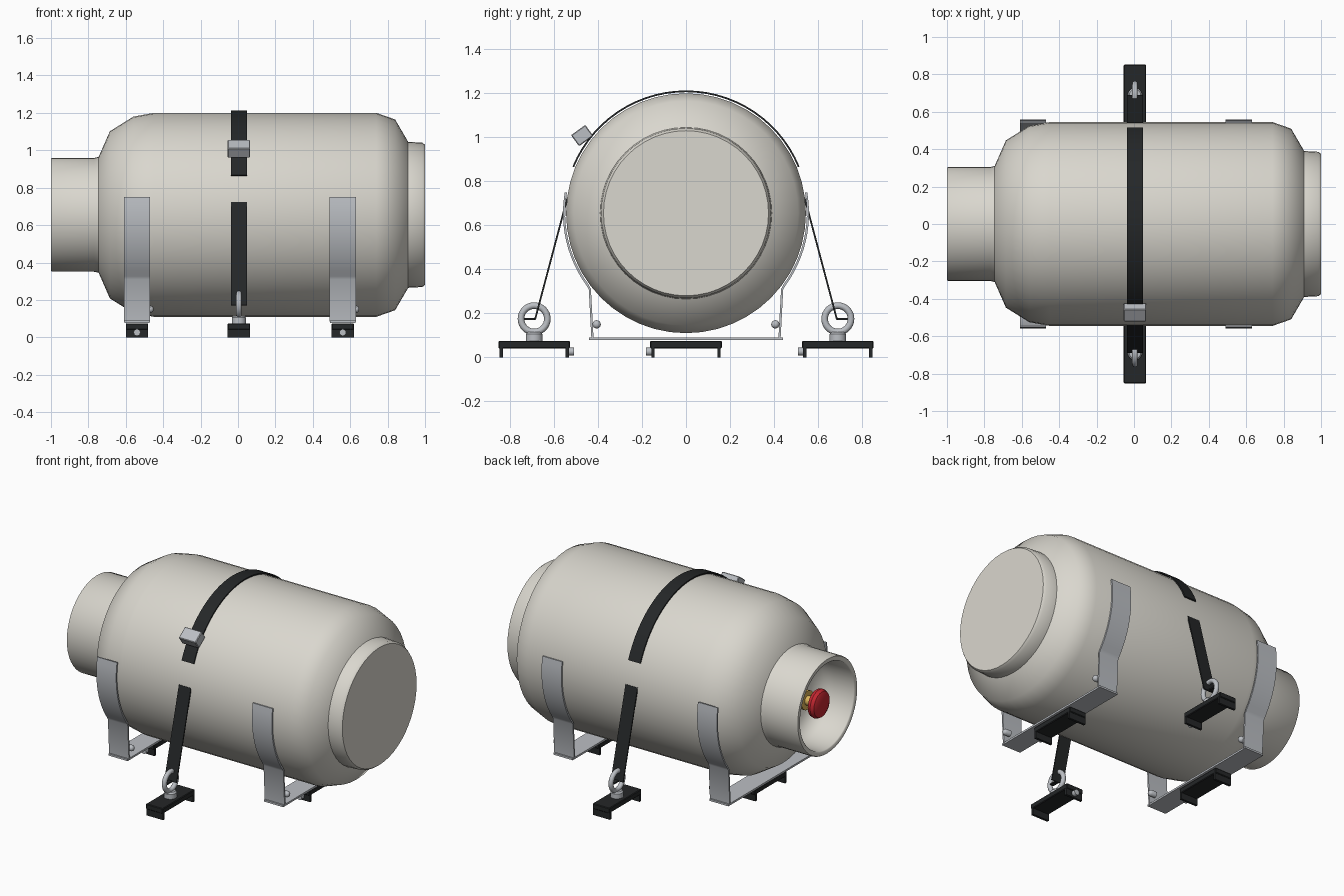
import bpy, bmesh
from math import sin, cos, pi, radians, atan2
from mathutils import Vector, Matrix

if "Cube" in bpy.data.objects:
    bpy.data.objects.remove(bpy.data.objects["Cube"])

CZ, MID = 0.655, 0.005          # tank axis height, x of the strap plane
BRACKETS = (-0.54, 0.56)


def mat(name, rgb):
    m = bpy.data.materials.new(name)
    m.diffuse_color = (*rgb, 1)
    m.use_nodes = True
    m.node_tree.nodes["Principled BSDF"].inputs["Base Color"].default_value = m.diffuse_color
    return m


CREAM = mat("cream_paint", (0.70, 0.68, 0.62))
STEEL = mat("steel", (0.50, 0.52, 0.55))
BLACK = mat("black", (0.018, 0.02, 0.021))
BRASS = mat("brass", (0.70, 0.45, 0.10))
RED = mat("red", (0.55, 0.02, 0.03))


def finish(bm, name, material, angle=35):
    bmesh.ops.recalc_face_normals(bm, faces=bm.faces)
    me = bpy.data.meshes.new(name)
    bm.to_mesh(me)
    bm.free()
    ob = bpy.data.objects.new(name, me)
    bpy.context.collection.objects.link(ob)
    me.materials.append(material)
    bpy.ops.object.select_all(action='DESELECT')
    ob.select_set(True)
    bpy.context.view_layer.objects.active = ob
    bpy.ops.object.shade_smooth_by_angle(angle=radians(angle))
    return ob


def lathe(name, profile, axis, center, material, n=48, closed=False, angle=35):
    """Revolve (along, radius) points round an axis direction through center."""
    bm = bmesh.new()
    rot = Vector((0, 0, 1)).rotation_difference(Vector(axis)).to_matrix()
    rings = [[bm.verts.new(Vector(center) + rot @ Vector((r * cos(2 * pi * i / n), r * sin(2 * pi * i / n), a)))
              for i in range(n)] for a, r in profile]
    pairs = list(zip(rings, rings[1:])) + ([(rings[-1], rings[0])] if closed else [])
    for p, q in pairs:
        for i in range(n):
            j = (i + 1) % n
            bm.faces.new((p[i], p[j], q[j], q[i]))
    if not closed:
        bm.faces.new(rings[0])
        bm.faces.new(rings[-1])
    return finish(bm, name, material, angle)


def rod(name, a, b, r, material, n=20):
    a, b = Vector(a), Vector(b)
    d = b - a
    return lathe(name, [(0, r), (d.length, r)], d.normalized(), a, material, n)


def box(name, center, size, material, tilt=0, bevel=0.004):
    bm = bmesh.new()
    m = Matrix.Translation(center) @ Matrix.Rotation(tilt, 4, 'X') @ Matrix.Diagonal((*size, 1))
    bmesh.ops.create_cube(bm, size=1, matrix=m)
    if bevel:
        bmesh.ops.bevel(bm, geom=bm.edges[:], offset=bevel, segments=1, affect='EDGES')
    return finish(bm, name, material)


def ribbon(name, path, x, width, thick, material):
    """Flat band of given width following a (y, z) path."""
    bm = bmesh.new()
    pts = [Vector(p) for p in path]
    rows = []
    for i, p in enumerate(pts):
        d = (pts[min(i + 1, len(pts) - 1)] - pts[max(i - 1, 0)]).normalized()
        nrm = Vector((-d.y, d.x)) * thick / 2
        rows.append([bm.verts.new((x + sx * width / 2, *(p + s * nrm)))
                     for sx, s in ((-1, -1), (1, -1), (1, 1), (-1, 1))])
    for p, q in zip(rows, rows[1:]):
        for i in range(4):
            j = (i + 1) % 4
            bm.faces.new((p[i], p[j], q[j], q[i]))
    bm.faces.new(rows[0])
    bm.faces.new(rows[-1])
    return finish(bm, name, material)


def arc(r, a0, a1, n):
    return [(r * cos(a0 + (a1 - a0) * i / n), CZ + r * sin(a0 + (a1 - a0) * i / n)) for i in range(n + 1)]


# tank with open collar at -x and foot ring at +x
lathe("tank", [(-0.75, 0.03), (-0.76, 0.18), (-0.80, 0.25), (-0.86, 0.268), (-0.995, 0.272), (-1, 0.278),
               (-1, 0.30), (-0.995, 0.304), (-0.77, 0.304), (-0.745, 0.31), (-0.685, 0.447), (-0.56, 0.525),
               (-0.45, 0.545), (0.74, 0.545), (0.84, 0.51), (0.91, 0.39), (0.985, 0.386), (1, 0.375), (1, 0.02)],
      (1, 0, 0), (0, 0, CZ), CREAM, angle=50)

# valve inside the collar
rod("valve_body", (-0.74, 0, CZ), (-0.86, 0, CZ), 0.06, BRASS)
rod("valve_stem", (-0.85, 0, CZ), (-0.92, 0, CZ), 0.03, BRASS)
rod("valve_outlet", (-0.82, 0, CZ), (-0.82, 0.11, CZ), 0.035, BRASS)
lathe("valve_handwheel", [(-0.97, 0.06), (-0.96, 0.08), (-0.94, 0.09), (-0.92, 0.085), (-0.905, 0.06)],
      (1, 0, 0), (0, 0, CZ), RED, 24)


def clamp(name, x, y, bolt):
    """Rail clamp: top plate, two legs and an end bolt."""
    box(name + "_plate", (x, y, 0.058), (0.12, 0.325, 0.034), BLACK)
    for s in (-1, 1):
        box(name + "_leg", (x, y + s * 0.15, 0.022), (0.12, 0.015, 0.044), BLACK, bevel=0)
    rod(name + "_bolt", (x, y + bolt * 0.15, 0.026), (x, y + bolt * 0.182, 0.026), 0.018, STEEL)


# cradle brackets
for x in BRACKETS:
    clamp("cradle_clamp", x, 0, -1)
    box("cradle_base", (x, 0, 0.084), (0.135, 0.88, 0.012), STEEL, bevel=0)
    for s in (-1, 1):
        side = [(0.425, 0.085), (0.437, 0.31)] + arc(0.554, radians(-36), radians(9.8), 12)
        ribbon("cradle_arm", [(s * y, z) for y, z in side], x, 0.14, 0.01, STEEL)
        lathe("cradle_bolt", [(0.04, 0.019), (0.075, 0.019), (0.084, 0.014), (0.088, 0.006)],
              (1, 0, 0), (x, s * 0.406, 0.15), STEEL, 16)

# strap over the top with buckle
ribbon("top_strap", arc(0.554, radians(22.3), radians(157.7), 28), MID, 0.085, 0.008, BLACK)
box("buckle", (MID, -0.472, 1.008), (0.12, 0.08, 0.062), STEEL, tilt=atan2(0.045, 0.062))

# tie-downs at both sides
for s in (-1, 1):
    clamp("anchor_clamp", MID, s * 0.69, -s)
    lathe("eye_bolt_base", [(0.07, 0.038), (0.105, 0.038), (0.115, 0.03)], (0, 0, 1), (MID, s * 0.69, 0), STEEL, 24)
    ring = [(0.015 * sin(t * pi / 6), 0.06 + 0.015 * cos(t * pi / 6)) for t in range(12)]
    lathe("eye_bolt_ring", ring, (1, 0, 0), (MID, s * 0.69, 0.175), STEEL, 32, closed=True)
    ribbon("side_strap", [(s * 0.54, 0.722), (s * 0.686, 0.172)], MID, 0.085, 0.008, BLACK)
    ribbon("strap_hook", [(s * 0.683, 0.174), (s * 0.735, 0.174)], MID, 0.025, 0.008, BLACK)
